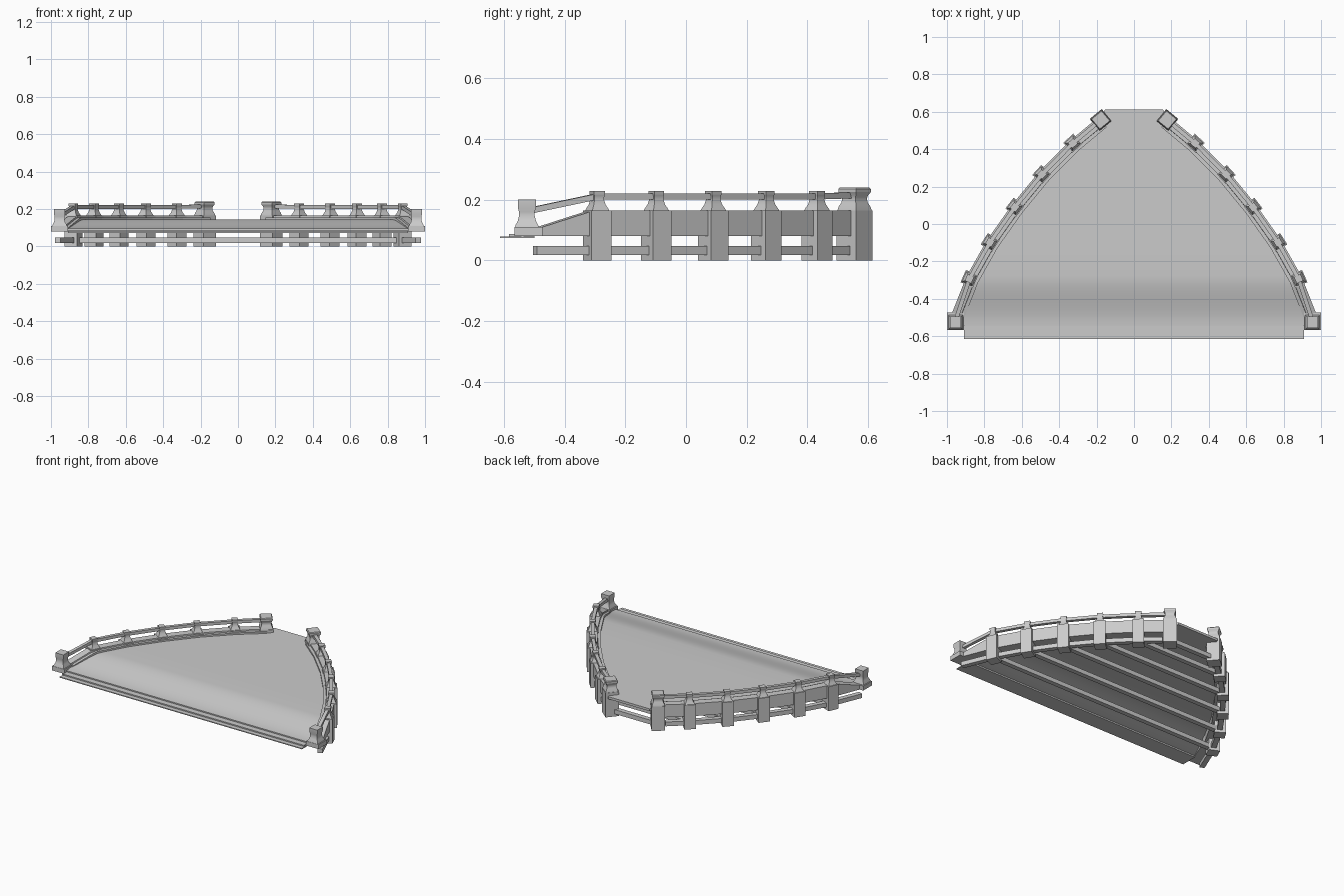
import bpy, bmesh, math
from mathutils import Vector

if "Cube" in bpy.data.objects:
    bpy.data.objects.remove(bpy.data.objects["Cube"])

# Plan positions of the railing posts on the right side, front to back
POSTS = [(0.955, -0.52), (0.88, -0.293), (0.77, -0.098), (0.637, 0.09),
         (0.493, 0.265), (0.327, 0.432), (0.178, 0.556)]


def make(name, verts, faces, mirror=True, smooth=False):
    me = bpy.data.meshes.new(name)
    me.from_pydata(verts, [], faces)
    bm = bmesh.new()
    bm.from_mesh(me)
    bmesh.ops.recalc_face_normals(bm, faces=bm.faces)
    for f in bm.faces:
        f.smooth = False
    bm.to_mesh(me)
    bm.free()
    ob = bpy.data.objects.new(name, me)
    bpy.context.collection.objects.link(ob)
    if mirror:
        ob.modifiers.new("mirror", 'MIRROR').use_mirror_merge = False
    if smooth:
        bpy.ops.object.select_all(action='DESELECT')
        ob.select_set(True)
        bpy.context.view_layer.objects.active = ob
        bpy.ops.object.shade_smooth_by_angle(angle=math.radians(30))
    return ob


def skin(name, rings, **kw):
    """Join closed rings of points into a capped solid."""
    n = len(rings[0])
    verts = [tuple(p) for r in rings for p in r]
    faces = [(k * n + i, k * n + (i + 1) % n, (k + 1) * n + (i + 1) % n, (k + 1) * n + i)
             for k in range(len(rings) - 1) for i in range(n)]
    faces += [tuple(range(n)), tuple(range(len(verts) - n, len(verts)))]
    return make(name, verts, faces, **kw)


def tangent(path, i):
    a, b = path[max(i - 1, 0)], path[min(i + 1, len(path) - 1)]
    return (Vector(b[:2]) - Vector(a[:2])).normalized()


def sweep(name, path, section):
    """section(i) gives (outward offset, z) pairs at path point i."""
    rings = []
    for i, p in enumerate(path):
        t = tangent(path, i)
        rings.append([(p[0] + t.y * o, p[1] - t.x * o, z) for o, z in section(i)])
    return skin(name, rings)


def square_loft(name, centre, angle, profile, **kw):
    """Square column; profile lists (half width, z)."""
    c, s = math.cos(angle), math.sin(angle)
    rings = [[(centre[0] + h * (u * c - v * s), centre[1] + h * (u * s + v * c), z)
              for u, v in ((-1, -1), (1, -1), (1, 1), (-1, 1))] for h, z in profile]
    return skin(name, rings, **kw)


def box(name, x, y0, y1, z0, z1):
    return skin(name, [[(-x, y, z0), (x, y, z0), (x, y, z1), (-x, y, z1)]
                       for y in (y0, y1)], mirror=False)


def half_width(y):
    pts = POSTS + [(0.16, 0.612)]
    for (xa, ya), (xb, yb) in zip(pts, pts[1:]):
        if y <= yb:
            return min(0.91, xa + (xb - xa) * (y - ya) / (yb - ya) - 0.004)
    return 0.16


def deck_z(y):
    t = min(1, max(0, (y + 0.545) / 0.27))
    return 0.095 + 0.05 * t * t * (3 - 2 * t)


# Thin deck with its softly curved front ramp, open underneath
ys = [-0.545 + 0.027 * k for k in range(11)] + [p[1] for p in POSTS[2:]] + [0.612]
skin("deck", [[(-half_width(y), y, deck_z(y) - 0.016), (half_width(y), y, deck_z(y) - 0.016),
               (half_width(y), y, deck_z(y)), (-half_width(y), y, deck_z(y))]
              for y in ys], mirror=False, smooth=True)

# Front threshold steps
box("lower_step", 0.91, -0.614, -0.5, 0.073, 0.079)
box("upper_step", 0.905, -0.584, -0.5, 0.076, 0.087)

# Edge girders with stepped kerb, dipping at the front
path = [(0.953, -0.48), (0.892, -0.325)] + POSTS[1:]
tops = [0.11, 0.16] + [0.165] * 6
sweep("edge_girder", path, lambda i: [(0.02, 0.08), (0.02, tops[i]), (-0.03, tops[i]),
      (-0.031, tops[i] - 0.009), (-0.05, tops[i] - 0.009), (-0.05, 0.08)])

# Lower side rails and handrails
low = [(0.965, -0.497)] + POSTS[1:-1] + [(0.215, 0.53)]
sweep("lower_rail", low, lambda i: [(0.015, 0.018), (0.015, 0.047), (-0.018, 0.047), (-0.018, 0.018)])
rail_z = [0.153] + [0.201] * 5 + [0.205]
sweep("handrail", POSTS, lambda i: [(0.011, rail_z[i]), (0.011, rail_z[i] + 0.02),
      (-0.011, rail_z[i] + 0.02), (-0.011, rail_z[i])])

# Pillars, railing posts and cross beams
for i, p in enumerate(POSTS[1:], 1):
    t = tangent(POSTS, i)
    a = math.atan2(t.y, t.x)
    last = i == len(POSTS) - 1
    half = 0.042 if last else 0.036
    square_loft(f"pillar_{i}", p, a, [(half, 0), (half, 0.165)])
    if last:
        prof = [(0.04, 0.165), (0.037, 0.178), (0.031, 0.19), (0.029, 0.203), (0.031, 0.213),
                (0.038, 0.225), (0.038, 0.236), (0.034, 0.241)]
    else:
        prof = [(0.03, 0.165), (0.027, 0.172), (0.021, 0.184), (0.017, 0.2), (0.018, 0.214),
                (0.019, 0.216), (0.019, 0.229)]
    square_loft(f"railing_post_{i}", p, a, prof, smooth=True)
    box(f"cross_beam_{i}", p[0], p[1] - 0.016, p[1] + 0.016, 0.018, 0.047)

# Front end posts on plinths
square_loft("end_plinth", (0.954, -0.52), 0, [(0.046, 0.08), (0.046, 0.11)])
square_loft("end_post", (0.954, -0.525), 0, [(0.039, 0.11), (0.037, 0.117), (0.03, 0.13),
            (0.026, 0.147), (0.026, 0.16), (0.03, 0.175), (0.03, 0.2)], smooth=True)
